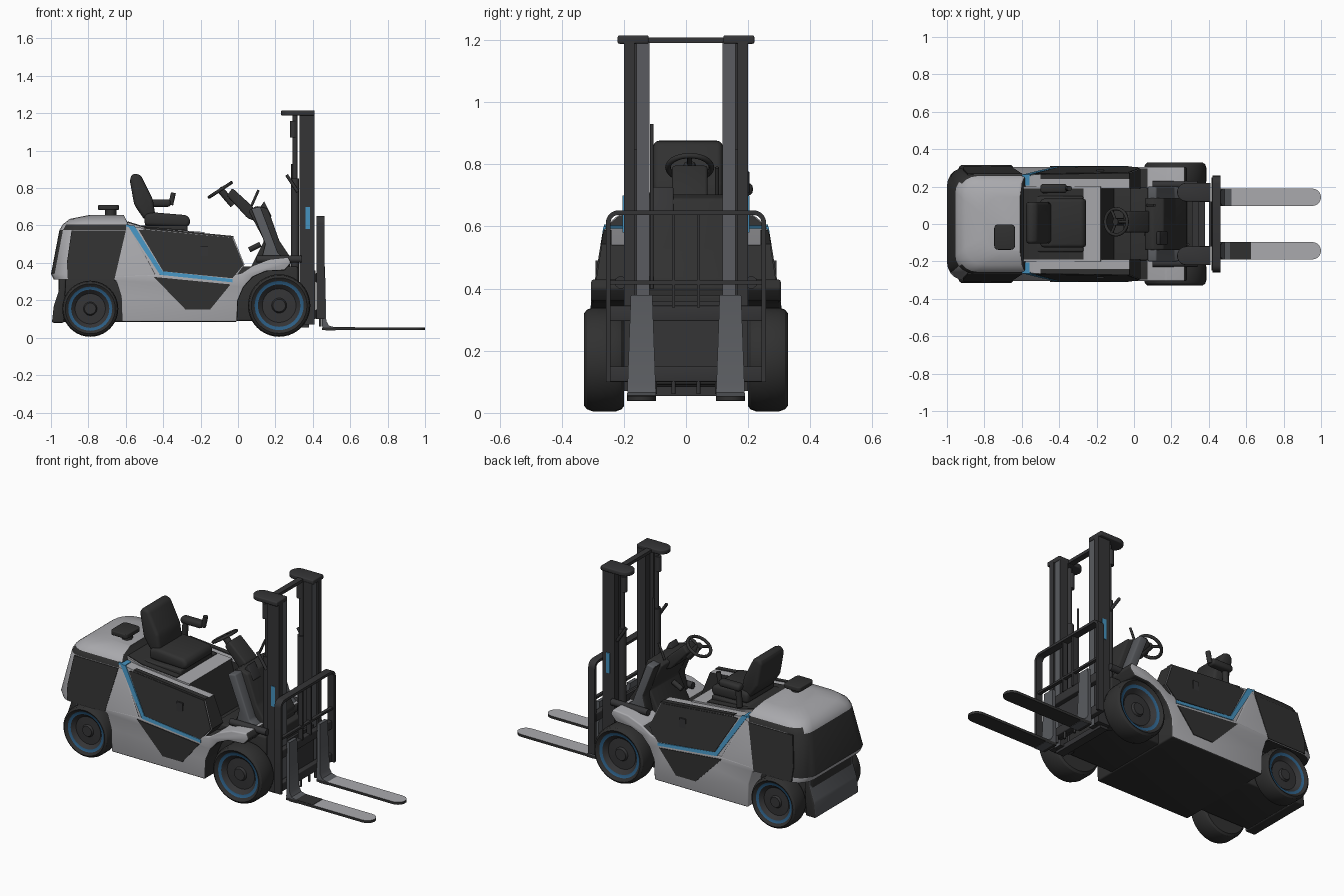
import bpy, bmesh, math
from mathutils import Vector, Matrix

if "Cube" in bpy.data.objects:
    bpy.data.objects.remove(bpy.data.objects["Cube"])


def material(name, rgb):
    m = bpy.data.materials.new(name)
    m.use_nodes = True
    m.diffuse_color = (*rgb, 1)
    b = m.node_tree.nodes["Principled BSDF"]
    b.inputs["Base Color"].default_value = (*rgb, 1)
    b.inputs["Roughness"].default_value = 0.6
    return m


LIGHT = material("light grey paint", (0.40, 0.40, 0.42))
DARK = material("dark panel", (0.03, 0.03, 0.03))
MID = material("mid grey steel", (0.10, 0.105, 0.115))
STEEL = material("black steel", (0.035, 0.035, 0.037))
RUBBER = material("tyre rubber", (0.03, 0.03, 0.03))
BLUE = material("blue stripe", (0.06, 0.29, 0.52))
RIM = material("rim blue", (0.025, 0.11, 0.23))


def finish(bm, name, mats, rule=None):
    bmesh.ops.recalc_face_normals(bm, faces=bm.faces[:])
    bm.normal_update()
    if rule:
        for f in bm.faces:
            f.material_index = rule(f.normal, f.calc_center_median())
    me = bpy.data.meshes.new(name)
    bm.to_mesh(me)
    bm.free()
    ob = bpy.data.objects.new(name, me)
    bpy.context.collection.objects.link(ob)
    for m in mats if isinstance(mats, (list, tuple)) else [mats]:
        me.materials.append(m)


def prism(name, pts, lo, hi, mats, axis="y", bevel=0, rule=None):
    """Extrude a flat outline from lo to hi; either may be a function of height."""
    bm = bmesh.new()

    def ring(d):
        out = []
        for a, b in pts:
            c = d(b) if callable(d) else d
            out.append(bm.verts.new({"x": (c, a, b), "y": (a, c, b), "z": (a, b, c)}[axis]))
        return out
    r0, r1 = ring(lo), ring(hi)
    bm.faces.new(r0)
    bm.faces.new(r1[::-1])
    for i in range(len(pts)):
        j = (i + 1) % len(pts)
        bm.faces.new((r0[i], r1[i], r1[j], r0[j]))
    bmesh.ops.recalc_face_normals(bm, faces=bm.faces[:])
    if bevel:
        bmesh.ops.bevel(bm, geom=bm.edges[:], offset=bevel, segments=3, profile=0.5,
                        affect="EDGES", clamp_overlap=True)
    finish(bm, name, mats, rule)


def box(name, x, y, z, mats, bevel=0, rule=None):
    prism(name, [(x[0], z[0]), (x[1], z[0]), (x[1], z[1]), (x[0], z[1])],
          y[0], y[1], mats, bevel=bevel, rule=rule)


def tube(name, pts, r, mat, closed=False):
    cu = bpy.data.curves.new(name, "CURVE")
    cu.dimensions = "3D"
    cu.bevel_depth, cu.bevel_resolution, cu.use_fill_caps = r, 3, True
    sp = cu.splines.new("POLY")
    sp.points.add(len(pts) - 1)
    for p, co in zip(sp.points, pts):
        p.co = (*co, 1)
    sp.use_cyclic_u = closed
    cu.materials.append(mat)
    ob = bpy.data.objects.new(name, cu)
    bpy.context.collection.objects.link(ob)


def side(z):
    """Half width of the bodywork at a height."""
    return 0.305 - max(0, z - 0.33) * 0.16


def both(fn):
    for s, tag in ((-1, "right"), (1, "left")):
        fn(s, tag)


# Lower chassis with front fenders
prism("chassis", [(-.62, .085), (-.005, .085), (0, .2), (.03, .27), (.08, .325), (.15, .355),
                  (.25, .36), (.285, .40), (.27, .43), (.17, .42), (.08, .385), (.02, .345),
                  (-.1, .32), (-.43, .34), (-.70, .33), (-.65, .30), (-.625, .22)],
      -.305, .305, [LIGHT, DARK], bevel=.008,
      rule=lambda n, c: int(n.z < -.5 or n.x > .4 or (n.z > .5 and c.x < .06 and abs(c.y) < .29)))
box("front_axle_housing", (-.02, .32), (-.195, .195), (.09, .38), DARK, .01)
box("rear_axle_housing", (-.96, -.6), (-.19, .19), (.085, .33), DARK, .01)
prism("rear_bumper", [(-.995, .08), (-.93, .08), (-.92, .33), (-.955, .33), (-.955, .26), (-.985, .17)],
      -.205, .205, [MID, DARK], bevel=.008, rule=lambda n, c: int(n.z < -.5 or abs(n.y) > .5))


# Rear counterweight cover, stacked rounded outlines
def outline(x0, x1, hw):
    pts = []
    for cx, sy, r, a0 in ((x1, 1, .012, 0), (x0, 1, .1, 90), (x0, -1, .1, 180), (x1, -1, .012, 270)):
        ox = cx + r if cx == x0 else cx - r
        for k in range(6):
            a = math.radians(a0 + 18 * k)
            pts.append((ox + r * math.cos(a), sy * (hw - r) + r * math.sin(a)))
    return pts


def cover_colour(n, c):
    back = .34 < c.z < .575 and (n.x < -.75 or (c.y > 0 and n.x < -.05))
    shoulder = .575 < c.z < .605 and abs(n.y) > .5
    return int(n.z < -.5 or n.x > .5 or back or shoulder)


bm = bmesh.new()
rings = []
for z, x0, x1, hw in ((.31, -.985, -.42, .305), (.34, -1, -.44, side(.34)), (.575, -.955, -.565, side(.575)),
                      (.605, -.938, -.585, .256), (.635, -.90, -.60, .22), (.655, -.80, -.61, .15)):
    rings.append([bm.verts.new((x, y, z)) for x, y in outline(x0, x1, hw)])
for a, b in zip(rings, rings[1:]):
    for i in range(len(a)):
        j = (i + 1) % len(a)
        bm.faces.new((a[i], a[j], b[j], b[i]))
bm.faces.new(rings[0])
bm.faces.new(rings[-1])
finish(bm, "rear_cover", [LIGHT, DARK], cover_colour)

# Seat box, dark deck, side walls and coloured side panels
prism("seat_box", [(-.6, .3), (-.1, .3), (-.18, .565), (-.5, .59), (-.6, .62)], -.2, .2, [LIGHT, DARK],
      rule=lambda n, c: int(n.x > .5))
prism("deck", [(-.59, .60), (-.5, .585), (-.27, .565), (-.27, .576), (-.5, .594), (-.59, .622)], -.19, .19, DARK)
box("seat_base", (-.56, -.27), (-.15, .15), (.56, .6), DARK, .01)


def body_side(s, tag):
    def plate(name, pts, mat):
        prism(f"{tag}_{name}", pts, lambda z: s * (side(z) - .004), lambda z: s * (side(z) + .004), mat)
    prism(f"{tag}_wall", [(-.58, .3), (-.03, .3), (.035, .39), (-.025, .54), (-.5, .585), (-.6, .6)],
          s * .19, lambda z: s * side(z), [LIGHT, DARK], rule=lambda n, c: int(n.x > .5 or n.y * s < -.5))
    prism(f"{tag}_wall_trim", [(-.5, .58), (-.025, .535), (-.025, .544), (-.5, .589)],
          s * .24, lambda z: s * (side(z) + .002), DARK)
    prism(f"{tag}_shoulder_stripe", [(-.6, .595), (-.56, .588), (-.56, .598), (-.6, .607)],
          s * .205, lambda z: s * (side(z) + .003), BLUE)
    plate("door_panel", [(-.40, .355), (-.03, .318), (.03, .39), (-.03, .535), (-.5, .578), (-.53, .575)], DARK)
    plate("lower_panel", [(-.45, .325), (-.04, .285), (-.15, .15), (-.28, .15)], DARK)
    plate("rear_panel", [(-.89, .572), (-.60, .572), (-.66, .315), (-.91, .315), (-.915, .4)], DARK)
    plate("stripe", [(-.59, .6), (-.417, .336), (-.03, .296), (-.03, .314), (-.403, .355), (-.555, .6)], BLUE)
    box(f"{tag}_door_latch", (-.2, -.16), sorted((s * .276, s * .292)), (.43, .49), STEEL)
    # Cowl pillar and tilt cylinder
    prism(f"{tag}_cowl_pillar", [(.07, .69), (.12, .70), (.215, .45), (.26, .42), (.12, .40), (.145, .5)],
          s * .13, s * .2, [MID, DARK], bevel=.008, rule=lambda n, c: int(n.x < -.5))
    tube(f"{tag}_tilt_cylinder", [(.1, s * .21, .42), (.34, s * .21, .42)], .02, STEEL)


both(body_side)

# Dashboard cowl, steering and controls
prism("cowl", [(.06, .36), (.14, .52), (.055, .68), (.1, .705), (.16, .69), (.22, .52), (.28, .43), (.28, .36)],
      -.14, .14, DARK, bevel=.01)
prism("steering_column", [(-.06, .76), (-.03, .80), (.08, .70), (.1, .62), (.05, .64)], -.045, .07, DARK, bevel=.01)
prism("display", [(.12, .70), (.14, .73), (.18, .65), (.16, .62)], -.11, -.04, STEEL, bevel=.005)
hub = Vector((-.095, .012, .79))
tilt = Matrix.Rotation(math.radians(-33), 3, "Y")
rim = [hub + tilt @ Vector((.07 * math.cos(a), .07 * math.sin(a), 0))
       for a in (math.tau * i / 28 for i in range(28))]
tube("steering_wheel", rim, .009, DARK, True)
for i in (0, 9, 19):
    tube("steering_spoke", [hub, rim[i]], .008, DARK)
tube("steering_shaft", [hub + Vector((-.005, 0, .008)), hub + Vector((.07, 0, -.08))], .02, DARK)
tube("drive_lever", [(.07, .1, .70), (.11, .1, .79)], .007, DARK)
tube("pedal", [(.06, -.05, .47), (.12, -.05, .5)], .015, DARK)

# Operator seat with armrest and joystick
prism("seat_cushion", [(-.5, .6), (-.27, .59), (-.25, .62), (-.27, .655), (-.45, .67), (-.5, .66)],
      -.125, .135, DARK, bevel=.02)
prism("seat_back", [(-.58, .85), (-.56, .88), (-.52, .87), (-.455, .74), (-.44, .64), (-.5, .63), (-.555, .71)],
      -.105, .118, DARK, bevel=.022)
box("armrest", (-.5, -.36), (.165, .215), (.70, .74), DARK, .015)
tube("armrest_post", [(-.48, .18, .60), (-.47, .18, .71)], .018, DARK)
tube("joystick", [(-.36, .19, .71), (-.345, .19, .775)], .014, DARK)

# Rear intake cap
tube("cap_post", [(-.68, -.07, .64), (-.68, -.07, .69)], .03, DARK)
cap = [(-.692 + .055 * sx + .02 * math.cos(a), -.07 + .048 * sy + .02 * math.sin(a))
       for sx, sy, q in ((.65, 1, 0), (-.65, 1, 1), (-.65, -1, 2), (.65, -1, 3))
       for a in (math.radians(90 * q + 30 * k) for k in range(4))]
prism("rear_cap", cap, .683, .71, DARK, "z", bevel=.006)


# Wheels turned around the axle
def wheel(name, x, z, r, y_in, y_out, s):
    w = y_out - y_in
    prof = [(0, .80), (.20, .80), (.24, .70), (.54, .68), (.68, .86), (.785, .89), (.84, .96), (.89, 1),
            (.96, .93), (1, .78), (1, .22), (.96, .07), (.89, 0), (0, 0)]
    bm = bmesh.new()
    n = 40
    rows = [[bm.verts.new((x + r * p * math.cos(math.tau * i / n), s * (y_in + w * q),
                           z + r * p * math.sin(math.tau * i / n))) for i in range(n)] for p, q in prof]
    for k in range(len(rows) - 1):
        for i in range(n):
            j = (i + 1) % n
            f = bm.faces.new((rows[k][i], rows[k][j], rows[k + 1][j], rows[k + 1][i]))
            f.material_index = 1 if k == 4 else 2 if k < 4 else 0
    bmesh.ops.remove_doubles(bm, verts=bm.verts[:], dist=1e-5)
    finish(bm, name, [RUBBER, RIM, STEEL])


both(lambda s, t: wheel(f"front_{t}_wheel", .22, .172, .167, .2, .328, s))
both(lambda s, t: wheel(f"rear_{t}_wheel", -.79, .155, .15, .2, .315, s))


# Mast, carriage and forks
def mast_side(s, tag):
    def rail(name, x, y, z, mat, bevel=0, rule=None):
        box(f"{tag}_{name}", x, sorted((s * y[0], s * y[1])), z, mat, bevel, rule)
    rail("outer_rail", (.33, .41), (.165, .2), (.07, 1.195), STEEL)
    rail("inner_rail", (.35, .405), (.118, .16), (.07, 1.195), [STEEL, MID], rule=lambda n, c: int(n.x > .5))
    rail("mast_stripe", (.36, .385), (.198, .204), (.58, .70), BLUE)
    # Cap with a rounded rear end
    end = [(.28 + .05 * math.cos(a), s * (.17 + .05 * math.sin(a))) for a in
           (math.radians(90 + 18 * i) for i in range(11))]
    prism(f"{tag}_mast_cap", [(.41, s * .12), (.41, s * .22)] + end, 1.188, 1.215, STEEL, "z", bevel=.006)
    tube(f"{tag}_lift_cylinder", [(.305, s * .16, .08), (.305, s * .16, .85)], .022, STEEL)
    tube(f"{tag}_lift_rod", [(.305, s * .16, .85), (.305, s * .16, 1.19)], .013, STEEL)
    tube(f"{tag}_rod_collar", [(.295, s * .16, 1.07), (.295, s * .16, 1.16)], .018, STEEL)
    tube(f"{tag}_mast_bracket", [(.26, s * .19, .87), (.32, s * .19, .78)], .009, STEEL)
    # Fork blade with a rounded tip, and upright shank
    yc, h = s * .143, .047
    tip = [(.95 + .05 * math.cos(a), yc + h * math.sin(a)) for a in
           (math.radians(-90 + 18 * i) for i in range(11))]
    prism(f"{tag}_fork_blade", [(.45, yc - h)] + tip + [(.45, yc + h)], .04, .055, [DARK, LIGHT], "z",
          rule=lambda n, c: int(n.z > .5))
    prism(f"{tag}_fork_shank", [(.445, .38), (.465, .38), (.472, .09), (.485, .065), (.52, .055), (.52, .038),
                                (.47, .038), (.45, .06)],
          lambda z: yc - .034 - .03 * (.4 - z) * 1.2, lambda z: yc + .034 + .03 * (.4 - z) * 1.2, MID)


both(mast_side)
box("worn_fork_patch", (.49, .625), (-.189, -.097), (.052, .057), DARK)
box("mast_top_beam", (.31, .345), (-.2, .2), (1.19, 1.208), STEEL)
box("mast_foot_beam", (.33, .38), (-.18, .18), (.055, .085), STEEL)
tube("mast_hose", [(.29, -.11, .4), (.29, -.11, .93)], .006, STEEL)
for z0 in (.10, .295):
    box("carriage_bar", (.415, .447), (-.25, .25), (z0, z0 + .05), STEEL, .004)
box("carriage_plate", (.4, .415), (-.12, .12), (.1, .36), STEEL)


# Load backrest as a flat rounded frame with slats
def frame_line(w, top, r):
    half = [(w, .1)] + [(w - r + r * math.cos(a), top - r + r * math.sin(a)) for a in
                        (math.radians(18 * i) for i in range(6))]
    return half + [(-y, z) for y, z in half[::-1]]


prism("backrest_frame", frame_line(.258, .652, .04) + frame_line(.243, .637, .025)[::-1], .42, .463, STEEL, "x")
box("backrest_bar", (.435, .455), (-.25, .25), (.414, .426), STEEL)
for y in (-.04, .04):
    box("backrest_slat", (.425, .455), (y - .005, y + .005), (.34, .645), STEEL)
for y in (-.1, -.04, .04, .1):
    tube("carriage_peg", [(.44, y, .06), (.44, y, .11)], .007, STEEL)

# Smooth rounded areas while keeping hard edges
bpy.ops.object.select_all(action="DESELECT")
for ob in bpy.context.collection.objects:
    if ob.type == "MESH":
        ob.select_set(True)
        bpy.context.view_layer.objects.active = ob
bpy.ops.object.shade_smooth_by_angle(angle=math.radians(32))
